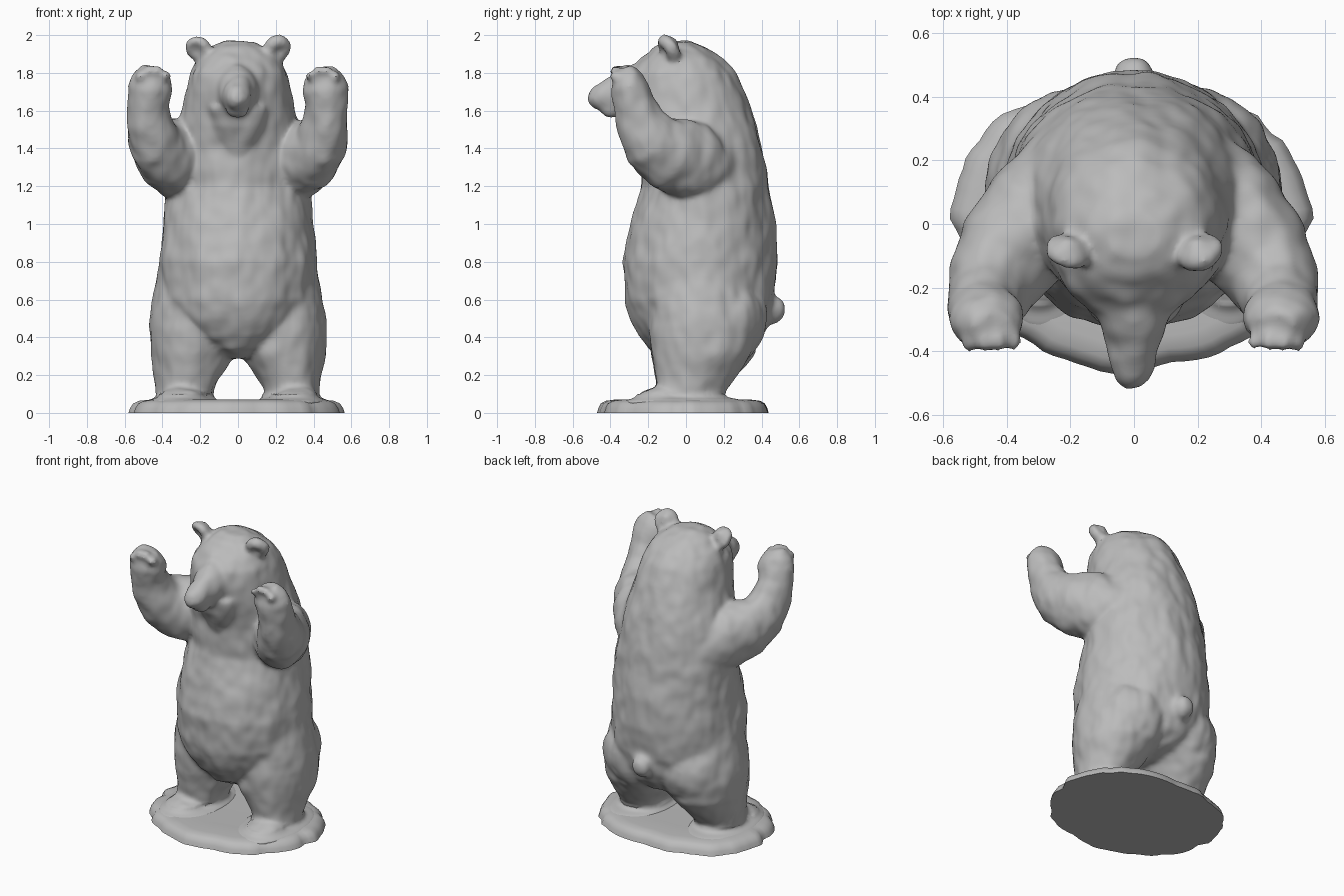
import bpy, bmesh, math
from mathutils import Vector, Matrix, noise

cube = bpy.data.objects.get("Cube")
if cube:
    bpy.data.objects.remove(cube, do_unlink=True)

stone = bpy.data.materials.new("grey stone")
stone.use_nodes = True
GREY = (0.5, 0.5, 0.5, 1)
stone.diffuse_color = GREY
stone.node_tree.nodes["Principled BSDF"].inputs["Base Color"].default_value = GREY


def new_object(name, bm):
    bmesh.ops.recalc_face_normals(bm, faces=bm.faces)
    mesh = bpy.data.meshes.new(name)
    bm.to_mesh(mesh)
    bm.free()
    mesh.materials.append(stone)
    ob = bpy.data.objects.new(name, mesh)
    bpy.context.collection.objects.link(ob)
    return ob


def skin(bm, rings):
    """Closed skin over a stack of equal vertex rings."""
    for lo, hi in zip(rings, rings[1:]):
        for k in range(len(lo)):
            n = (k + 1) % len(lo)
            bm.faces.new((lo[k], lo[n], hi[n], hi[k]))
    bm.faces.new(rings[0][::-1])
    bm.faces.new(rings[-1])


def loft(bm, sections, upright=True, sides=40):
    """Skin over elliptical sections given as (centre, half width, half depth)."""
    centres = [Vector(s[0]) for s in sections]
    rings = []
    for i, (c, a, b) in enumerate(sections):
        u, v = Vector((1, 0, 0)), Vector((0, 1, 0))
        if not upright:
            t = centres[min(i + 1, len(centres) - 1)] - centres[max(i - 1, 0)]
            v = t.cross(u).normalized()
            u = v.cross(t).normalized()
        angles = [math.tau * k / sides for k in range(sides)]
        rings.append([bm.verts.new(centres[i] + u * a * math.cos(w) + v * b * math.sin(w))
                      for w in angles])
    skin(bm, rings)


def ball(bm, centre, radii):
    m = Matrix.Translation(centre) @ Matrix.Diagonal((*radii, 1))
    bmesh.ops.create_uvsphere(bm, u_segments=24, v_segments=16, radius=1, matrix=m)


def roughen(mesh, amount, scale):
    """Uneven carved surface."""
    normals = [v.normal.copy() for v in mesh.vertices]
    for v, n in zip(mesh.vertices, normals):
        p = Vector((v.co.x * scale, v.co.y * scale, v.co.z * scale * 0.7))
        if v.co.z > 0.1:
            v.co += n * amount * (noise.noise(p) + 0.5 * noise.noise(p * 2.3))


def activate(ob):
    bpy.ops.object.select_all(action="DESELECT")
    bpy.context.view_layer.objects.active = ob
    ob.select_set(True)


def fuse_parts(ob, voxel, smoothing):
    """Fuse the overlapping parts into one soft skin."""
    activate(ob)
    fuse = ob.modifiers.new("fuse", "REMESH")
    fuse.mode = "VOXEL"
    fuse.voxel_size = voxel
    soft = ob.modifiers.new("soften", "SMOOTH")
    soft.iterations = smoothing
    for name in ("fuse", "soften"):
        bpy.ops.object.modifier_apply(modifier=name)


bear = bmesh.new()

# Torso, neck and skull: height, half width, front y, back y
profile = [(0.29, .06, -.10, .20), (0.34, .19, -.20, .34), (0.41, .29, -.25, .41),
           (0.50, .37, -.295, .45), (0.60, .415, -.325, .472), (0.80, .42, -.335, .482),
           (1.00, .395, -.295, .474), (1.20, .375, -.23, .442), (1.40, .355, -.235, .40),
           (1.50, .33, -.26, .38), (1.60, .30, -.295, .35), (1.70, .28, -.31, .312),
           (1.80, .255, -.30, .26), (1.87, .215, -.25, .20), (1.93, .15, -.18, .12),
           (1.965, .08, -.11, .04)]
loft(bear, [((0, (f + b) / 2, z), w, (b - f) / 2) for z, w, f, b in profile])

# Snout and nose
loft(bear, [((0, -.20, 1.70), .16, .17), ((0, -.30, 1.695), .105, .14),
            ((0, -.37, 1.68), .085, .108), ((0, -.44, 1.67), .073, .082),
            ((0, -.495, 1.67), .052, .056), ((0, -.522, 1.675), .03, .032)], upright=False)
ball(bear, (0, -.395, 1.61), (.06, .065, .05))

# Throat, running from the jaw down to the chest
loft(bear, [((0, -.13, 1.30), .06, .08), ((0, -.165, 1.42), .11, .10),
            ((0, -.20, 1.52), .15, .12), ((0, -.23, 1.62), .16, .12)])

# Tail
ball(bear, (0, .46, .55), (.07, .07, .075))

for s in (-1, 1):
    # Hind leg, fading into the flank
    loft(bear, [((s * .28, .02, .02), .15, .18), ((s * .28, .025, .12), .15, .18),
                ((s * .27, .045, .18), .168, .205), ((s * .25, .07, .25), .20, .24),
                ((s * .235, .09, .32), .232, .275), ((s * .235, .095, .45), .235, .29),
                ((s * .23, .09, .58), .222, .27), ((s * .22, .085, .72), .212, .24),
                ((s * .20, .08, .92), .20, .20)])
    # Rump
    ball(bear, (s * .19, .19, .50), (.24, .24, .24))
    # Foot and the mound it stands on
    ball(bear, (s * .30, -.12, .075), (.125, .15, .065))
    ball(bear, (s * .29, -.01, .055), (.20, .33, .037))

    # Raised arm
    loft(bear, [((s * .08, .22, 1.27), .13, .14), ((s * .20, .13, 1.295), .178, .18),
                ((s * .31, .02, 1.335), .185, .21), ((s * .39, -.09, 1.375), .17, .197),
                ((s * .447, -.18, 1.44), .142, .168), ((s * .467, -.24, 1.54), .118, .132),
                ((s * .472, -.28, 1.64), .11, .105), ((s * .462, -.30, 1.72), .125, .10),
                ((s * .452, -.31, 1.78), .107, .08), ((s * .445, -.32, 1.825), .065, .045)],
         upright=False)
    # Curled fingers, arched across the top of the paw
    for k, z in enumerate((1.785, 1.81, 1.81, 1.78)):
        ball(bear, (s * (.378 + .046 * k), -.37, z), (.029, .035, .03))
    # Palm pad
    ball(bear, (s * .455, -.355, 1.71), (.08, .045, .055))

    # Ear: cupped disc with a rounded rim, tipped forward
    place = (Matrix.Translation((s * .21, -.09, 1.93)) @ Matrix.Rotation(s * .3, 4, "Z")
             @ Matrix.Rotation(.5, 4, "X"))
    for k in range(12):
        ang = math.tau * k / 12
        rim = place @ Vector((.043 * math.cos(ang), 0, .045 * math.sin(ang)))
        ball(bear, rim, (.034, .036, .034))
    ball(bear, place @ Vector((0, .02, 0)), (.05, .035, .05))

body = new_object("bear_figure", bear)
fuse_parts(body, 0.013, 12)
roughen(body.data, 0.012, 7)

# Ground slab with an uneven outline and sloping shoulders
slab = bmesh.new()
levels = []
for level, grow in ((0, 1.0), (.025, .985), (.05, .955), (.064, .90), (.07, .8), (.066, .5)):
    ring = []
    for k in range(90):
        a = math.tau * k / 90
        d = Vector((math.cos(a), math.sin(a), 0))
        square = 1 + .07 * abs(math.sin(2 * a)) * (d.y > 0)
        r = grow * square * (1 + .04 * noise.noise(d * 2.2) + .035 * noise.noise(d * 6))
        ring.append(slab.verts.new((d.x * r * .555 - .01, d.y * r * .445 - .015, level)))
    levels.append(ring)
skin(slab, levels)
ground = new_object("ground_slab", slab)

# Smooth shading
for ob in (body, ground):
    activate(ob)
    bpy.ops.object.shade_smooth_by_angle(angle=math.radians(50))
